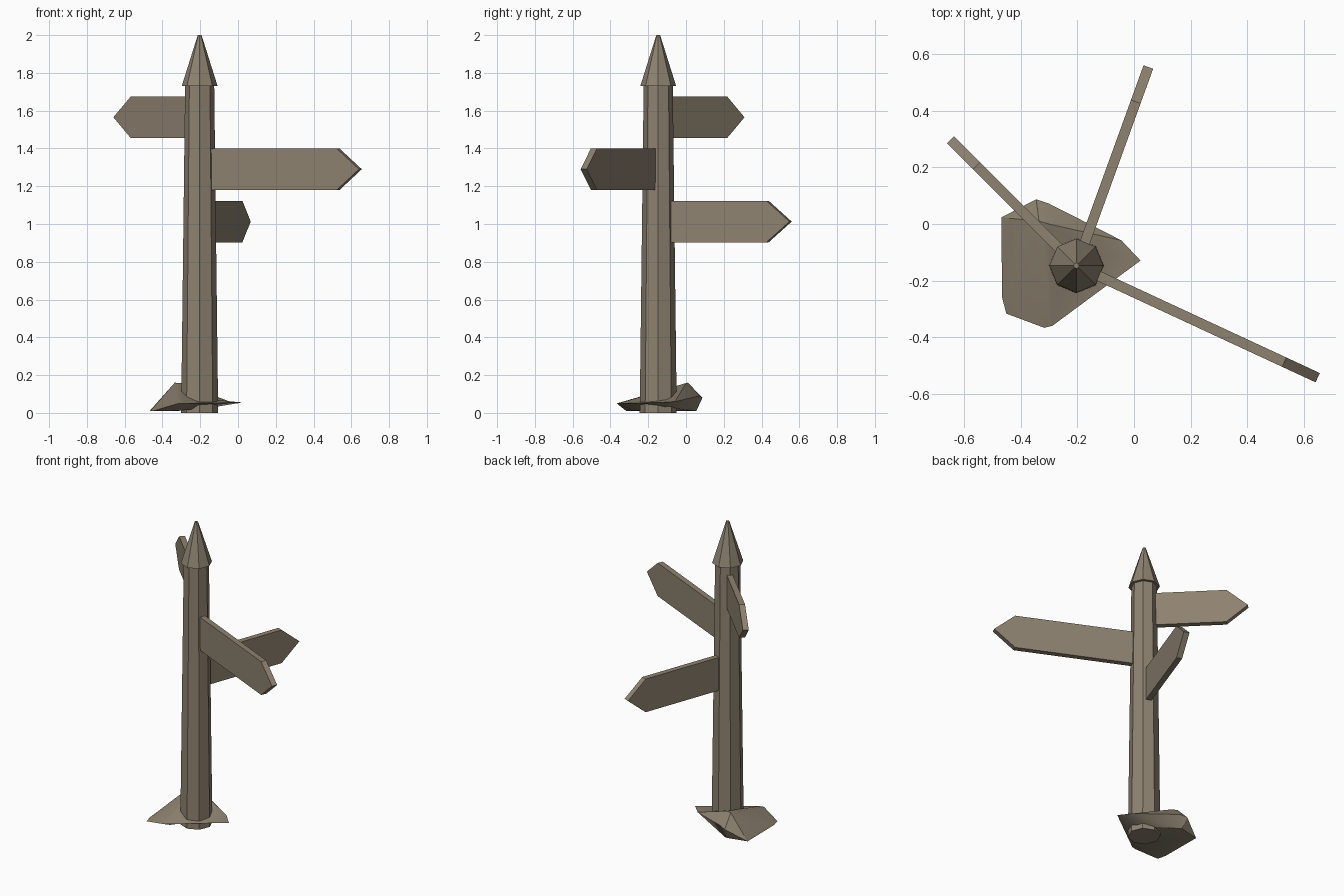
import bpy, bmesh
from math import radians
from mathutils import Matrix, Vector

cube = bpy.data.objects.get("Cube")
if cube:
    bpy.data.objects.remove(cube)

POST = Vector((-0.203, -0.147, 0))

wood = bpy.data.materials.new("weathered_taupe")
colour = (0.27, 0.225, 0.163, 1)
wood.diffuse_color = colour
wood.use_nodes = True
wood.node_tree.nodes["Principled BSDF"].inputs["Base Color"].default_value = colour


def finish(name, bm):
    bmesh.ops.recalc_face_normals(bm, faces=bm.faces)
    mesh = bpy.data.meshes.new(name)
    bm.to_mesh(mesh)
    bm.free()
    mesh.materials.append(wood)
    obj = bpy.data.objects.new(name, mesh)
    bpy.context.collection.objects.link(obj)
    return obj


def octagon_taper(name, r_low, r_high, z_low, z_high):
    bm = bmesh.new()
    place = Matrix.Translation(POST + Vector((0, 0, (z_low + z_high) / 2)))
    bmesh.ops.create_cone(bm, cap_ends=True, segments=8, radius1=r_low,
                          radius2=r_high, depth=z_high - z_low, matrix=place)
    return finish(name, bm)


def arrow_board(name, angle, length, z, half=0.11, thick=0.036, point=0.13):
    # Pointed board outline, extruded and turned around the post
    bm = bmesh.new()
    neck = length - point
    outline = [(0.03, -half), (neck, -half), (length, 0), (neck, half), (0.03, half)]
    face = bm.faces.new([bm.verts.new((x, -thick / 2, h)) for x, h in outline])
    extruded = bmesh.ops.extrude_face_region(bm, geom=[face])["geom"]
    moved = [v for v in extruded if isinstance(v, bmesh.types.BMVert)]
    bmesh.ops.translate(bm, verts=moved, vec=(0, thick, 0))
    bm.transform(Matrix.Translation(POST + Vector((0, 0, z)))
                 @ Matrix.Rotation(radians(angle), 4, 'Z'))
    return finish(name, bm)


# Post and pointed cap
octagon_taper("post", 0.098, 0.077, 0, 1.74)
octagon_taper("post_cap", 0.095, 0.01, 1.73, 2.0)

# Direction boards
arrow_board("upper_board", 135, 0.628, 1.565)
arrow_board("middle_board", -24.9, 0.938, 1.29)
arrow_board("lower_board", 70.1, 0.745, 1.013)

# Rock around the foot: outer rim, peak, saddle and underside
rim = [(-.468, .023, .01), (-.345, .087, .08), (-.30, .072, .09),
       (-.044, -.058, .06), (.023, -.129, .055), (-.288, -.359, .05),
       (-.316, -.366, .05), (-.45, -.316, .01), (-.465, -.26, .01)]
bm = bmesh.new()
p = [bm.verts.new(c) for c in rim]
peak_a, peak_b, saddle, low_back, low_front, low_side = [bm.verts.new(c) for c in (
    (-.335, .01, .16), (-.30, 0, .158), (-.13, -.11, .07),
    (-.33, .055, .01), (-.30, -.28, .012), (-.13, -.11, .03))]
faces = [
    (peak_a, p[0], p[1]), (peak_a, p[1], p[2], peak_b), (peak_b, p[2], p[3]),
    (peak_b, p[3], saddle), (saddle, p[3], p[4]), (saddle, p[4], p[5]),
    (peak_b, saddle, p[5]), (peak_a, peak_b, p[5], p[6]), (peak_a, p[6], p[7]),
    (peak_a, p[7], p[8]), (peak_a, p[8], p[0]),
    (p[0], low_back, p[1]), (p[1], low_back, p[2]),
    (low_back, low_side, p[3], p[2]), (low_side, p[4], p[3]),
    (low_side, p[5], p[4]), (low_side, low_front, p[5]),
    (low_front, p[6], p[5]), (low_front, p[7], p[6]),
    (low_front, p[8], p[7]), (low_front, p[0], p[8]),
    (low_front, low_back, p[0]), (low_front, low_side, low_back)]
for f in faces:
    bm.faces.new(f)
rock = finish("base_rock", bm)

# Soft shading on the rock
bpy.ops.object.select_all(action='DESELECT')
rock.select_set(True)
bpy.context.view_layer.objects.active = rock
bpy.ops.object.shade_smooth_by_angle(angle=radians(30))
